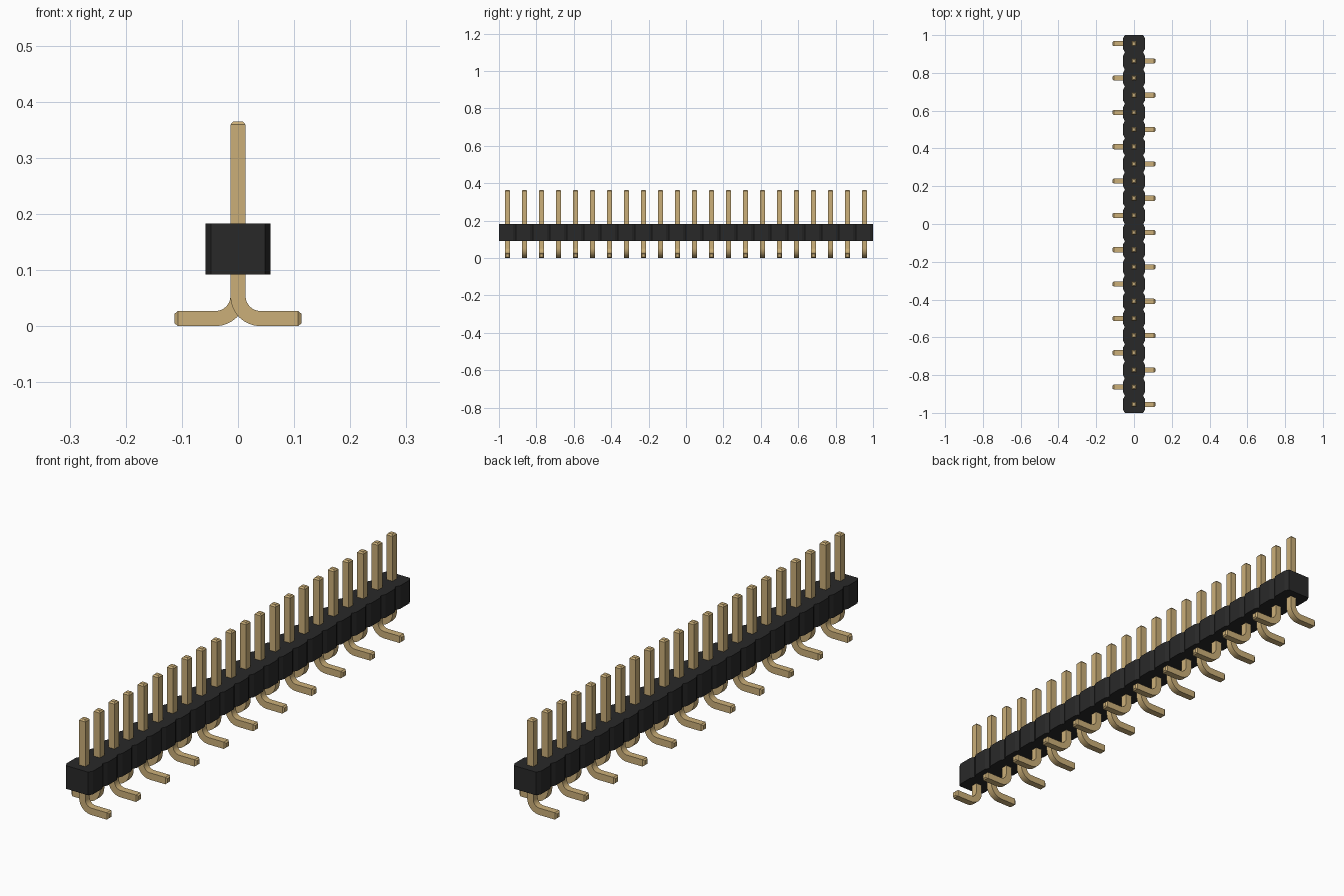
import bpy
import bmesh
import math
from mathutils import Vector

cube = bpy.data.objects.get("Cube")
if cube:
    bpy.data.objects.remove(cube, do_unlink=True)

COUNT = 22
PITCH = 2 / COUNT


def material(name, rgb, rough, metal=0.0):
    m = bpy.data.materials.new(name)
    m.use_nodes = True
    m.diffuse_color = (*rgb, 1)
    node = next(n for n in m.node_tree.nodes if n.type == 'BSDF_PRINCIPLED')
    node.inputs["Base Color"].default_value = (*rgb, 1)
    node.inputs["Roughness"].default_value = rough
    node.inputs["Metallic"].default_value = metal
    return m


gold = material("gold_metal", (0.60, 0.43, 0.19), 0.5)
black = material("black_plastic", (0.022, 0.022, 0.022), 0.6)


def make_mesh(name, bm, mat):
    bmesh.ops.recalc_face_normals(bm, faces=bm.faces)
    mesh = bpy.data.meshes.new(name)
    bm.to_mesh(mesh)
    bm.free()
    mesh.materials.append(mat)
    return mesh


def add_object(name, mesh):
    ob = bpy.data.objects.new(name, mesh)
    bpy.context.collection.objects.link(ob)
    return ob


# Housing: a row of chamfered blocks drawn as one outline and extruded upward
HX, CX, CY = 0.0575, 0.009, 0.017
Z0, Z1 = 0.092, 0.183
side = []
for i in range(COUNT):
    y0, y1 = -1 + i * PITCH, -1 + (i + 1) * PITCH
    side.append((HX - CX, y0))
    side += [(HX, y0 + CY), (HX, y1 - CY)]
side.append((HX - CX, 1))
outline = side + [(-x, y) for x, y in reversed(side)]
bm = bmesh.new()
base = bm.faces.new([bm.verts.new((x, y, Z0)) for x, y in outline])
top = bmesh.ops.extrude_face_region(bm, geom=[base])["geom"]
if base.is_valid is False or not any(f.calc_center_median().z < Z0 + 0.001 for f in bm.faces if f not in top):
    bm.faces.new([v for v in bm.verts if v not in top])
bmesh.ops.translate(bm, vec=(0, 0, Z1 - Z0),
                    verts=[g for g in top if isinstance(g, bmesh.types.BMVert)])
add_object("housing", make_mesh("housing", bm, black))

# Pin: square section swept down the post, round the bend and along the foot
H, TIP, CH = 0.0135, 0.0085, 0.006
R = 0.04
TOP, END = 0.365, 0.113
# each station: x, z, angle of travel (0 = down, 90 degrees = along +x), half width
stations = [(0, TOP, 0, TIP), (0, TOP - CH, 0, H)]
for i in range(9):
    a = math.radians(90 * i / 8)
    stations.append((R - R * math.cos(a), H + R - R * math.sin(a), a, H))
stations += [(END - CH, H, math.pi / 2, H), (END, H, math.pi / 2, TIP)]

bm = bmesh.new()
rings = []
for x, z, a, h in stations:
    across = Vector((math.cos(a), 0, math.sin(a)))
    rings.append([bm.verts.new(Vector((x, 0, z)) + across * (h * s) + Vector((0, h * t, 0)))
                  for s, t in ((-1, -1), (1, -1), (1, 1), (-1, 1))])
for lower, upper in zip(rings, rings[1:]):
    for k in range(4):
        n = (k + 1) % 4
        bm.faces.new((lower[k], lower[n], upper[n], upper[k]))
bm.faces.new(rings[0])
bm.faces.new(rings[-1])
pin_mesh = make_mesh("pin", bm, gold)

# Row of pins with feet alternating to either side
for i in range(COUNT):
    pin = add_object(f"pin_{i + 1:02d}", pin_mesh)
    pin.location.y = -1 + (i + 0.5) * PITCH
    pin.rotation_euler.z = math.pi * (i % 2)

# Smooth the bend while keeping the square edges sharp
first = bpy.data.objects["pin_01"]
bpy.ops.object.select_all(action='DESELECT')
bpy.context.view_layer.objects.active = first
first.select_set(True)
bpy.ops.object.shade_smooth_by_angle(angle=math.radians(25))
